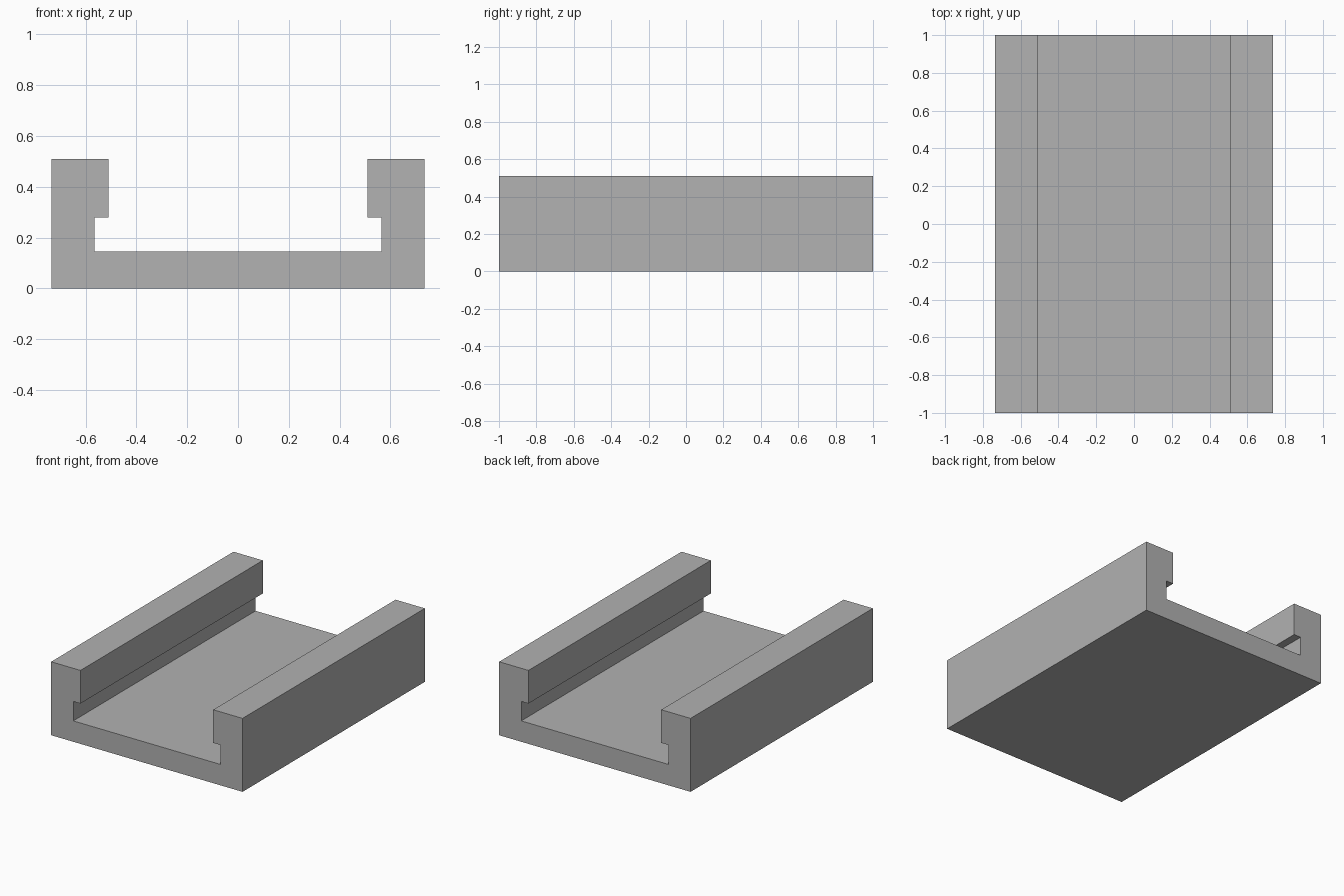
import bpy
import bmesh

cube = bpy.data.objects.get("Cube")
if cube:
    bpy.data.objects.remove(cube, do_unlink=True)

# Single grey material
grey = bpy.data.materials.new("plain grey")
grey.use_nodes = True
colour = (0.445, 0.445, 0.445, 1)
grey.diffuse_color = colour
grey.node_tree.nodes["Principled BSDF"].inputs["Base Color"].default_value = colour

# Channel cross-section: right half, then mirrored into a closed loop
outer, lip, groove = 0.735, 0.51, 0.565
floor, lip_base, top = 0.145, 0.28, 0.51
half = [(outer, 0), (outer, top), (lip, top), (lip, lip_base),
        (groove, lip_base), (groove, floor)]
profile = half + [(-x, z) for x, z in reversed(half)]

# Extrude the section along the full length
bm = bmesh.new()
section = bm.faces.new([bm.verts.new((x, -1, z)) for x, z in profile])
result = bmesh.ops.extrude_face_region(bm, geom=[section], use_keep_orig=True)
moved = [v for v in result["geom"] if isinstance(v, bmesh.types.BMVert)]
bmesh.ops.translate(bm, vec=(0, 2, 0), verts=moved)
bmesh.ops.recalc_face_normals(bm, faces=bm.faces)

mesh = bpy.data.meshes.new("slotted_channel")
bm.to_mesh(mesh)
bm.free()
mesh.materials.append(grey)
channel = bpy.data.objects.new("slotted_channel", mesh)
bpy.context.collection.objects.link(channel)
